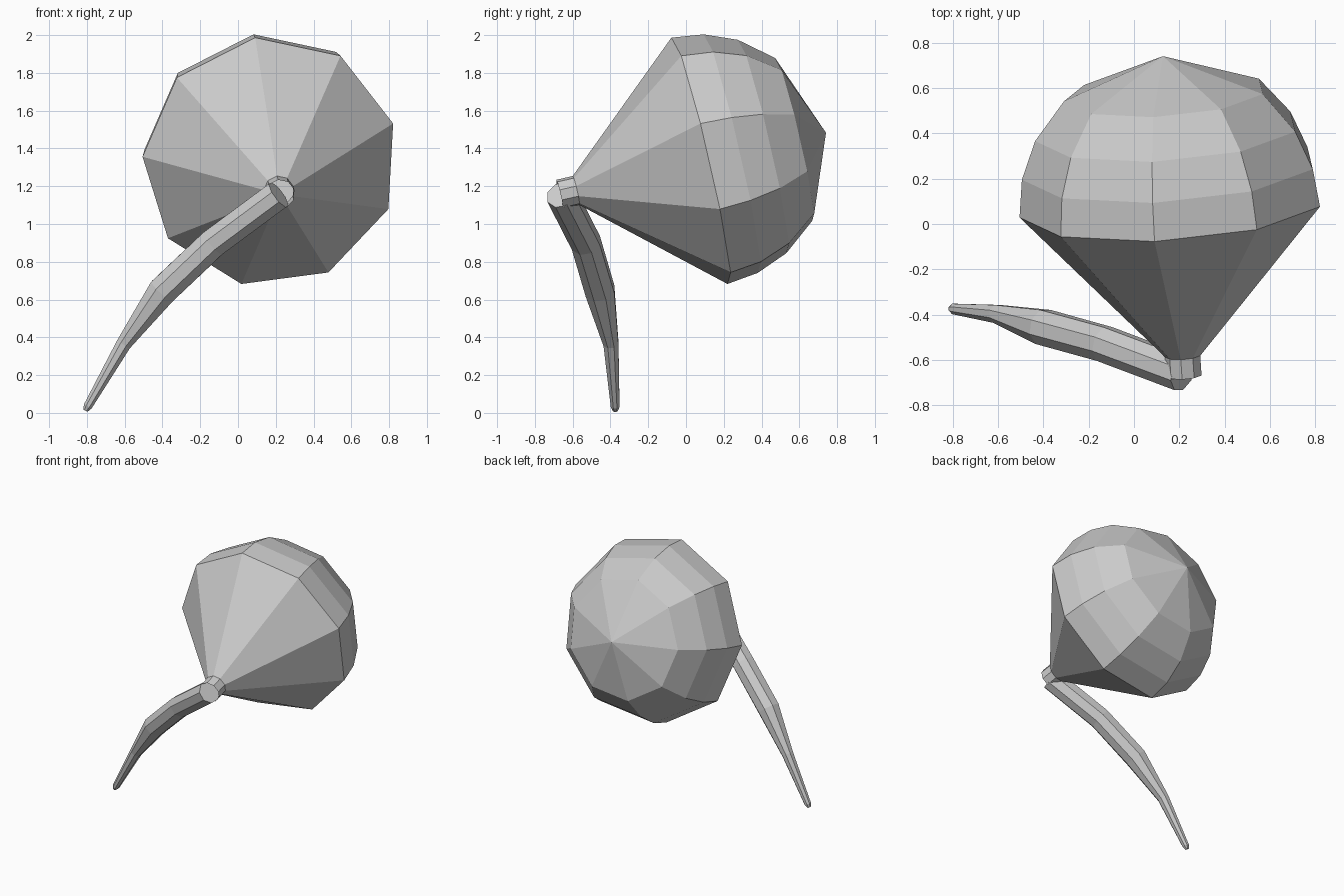
import bpy, bmesh
from math import sin, cos, pi, sqrt
from mathutils import Vector

if "Cube" in bpy.data.objects:
    bpy.data.objects.remove(bpy.data.objects["Cube"])


def skin(name, rings, cap_start=False, end_point=None, cap_end=False):
    """Join rings of points into a flat-shaded surface."""
    bm = bmesh.new()
    loops = [[bm.verts.new(p) for p in ring] for ring in rings]
    n = len(loops[0])
    for a, b in zip(loops, loops[1:]):
        for i in range(n):
            j = (i + 1) % n
            bm.faces.new((a[i], a[j], b[j], b[i]))
    if cap_start:
        bm.faces.new(loops[0][::-1])
    if cap_end:
        bm.faces.new(loops[-1])
    if end_point is not None:
        tip = bm.verts.new(end_point)
        for i in range(n):
            bm.faces.new((loops[-1][i], loops[-1][(i + 1) % n], tip))
    bmesh.ops.recalc_face_normals(bm, faces=bm.faces)
    mesh = bpy.data.meshes.new(name)
    bm.to_mesh(mesh)
    bm.free()
    obj = bpy.data.objects.new(name, mesh)
    bpy.context.collection.objects.link(obj)
    return obj


def ring(center, u, v, radius, sides, phase=0.0):
    return [center + radius * (cos(phase + 2 * pi * i / sides) * u
                               + sin(phase + 2 * pi * i / sides) * v)
            for i in range(sides)]


# Tilted axis of the head, with u pointing at the topmost rim corner
centre = Vector((0.172, 0.08, 1.33))
axis = Vector((-0.065, 0.972, 0.225)).normalized()
u = Vector((-0.082, -0.15, 0.66))
u = (u - axis * u.dot(axis)).normalized()
v = axis.cross(u)
R = 0.68

# Head: cone at the front, hemisphere of evenly spaced slices behind
profile = [(-0.68, 0.08)]
profile += [(R * k / 4, R * sqrt(1 - (k / 4) ** 2)) for k in range(4)]
skin("domed_head", [ring(centre + axis * t, u, v, r, 9) for t, r in profile],
     end_point=centre + axis * R)

# Short open collar at the point of the cone
skin("collar", [ring(centre + axis * t, u, v, 0.08, 9) for t in (-0.77, -0.68)])

# Curved tapering stem
path = [((0.215, -0.66, 1.155), 0.083), ((-0.13, -0.53, 0.90), 0.083),
        ((-0.40, -0.455, 0.645), 0.083), ((-0.605, -0.397, 0.365), 0.043),
        ((-0.795, -0.375, 0.035), 0.025), ((-0.808, -0.374, 0.012), 0.014)]
points = [Vector(p) for p, r in path]
rings = []
for i, (p, r) in enumerate(path):
    d = (points[min(i + 1, len(points) - 1)] - points[max(i - 1, 0)]).normalized()
    side = d.cross(Vector((0, 1, 0))).normalized()
    rings.append(ring(points[i], side, d.cross(side), r, 8, pi / 8))
skin("curved_stem", rings, cap_start=True, cap_end=True)
